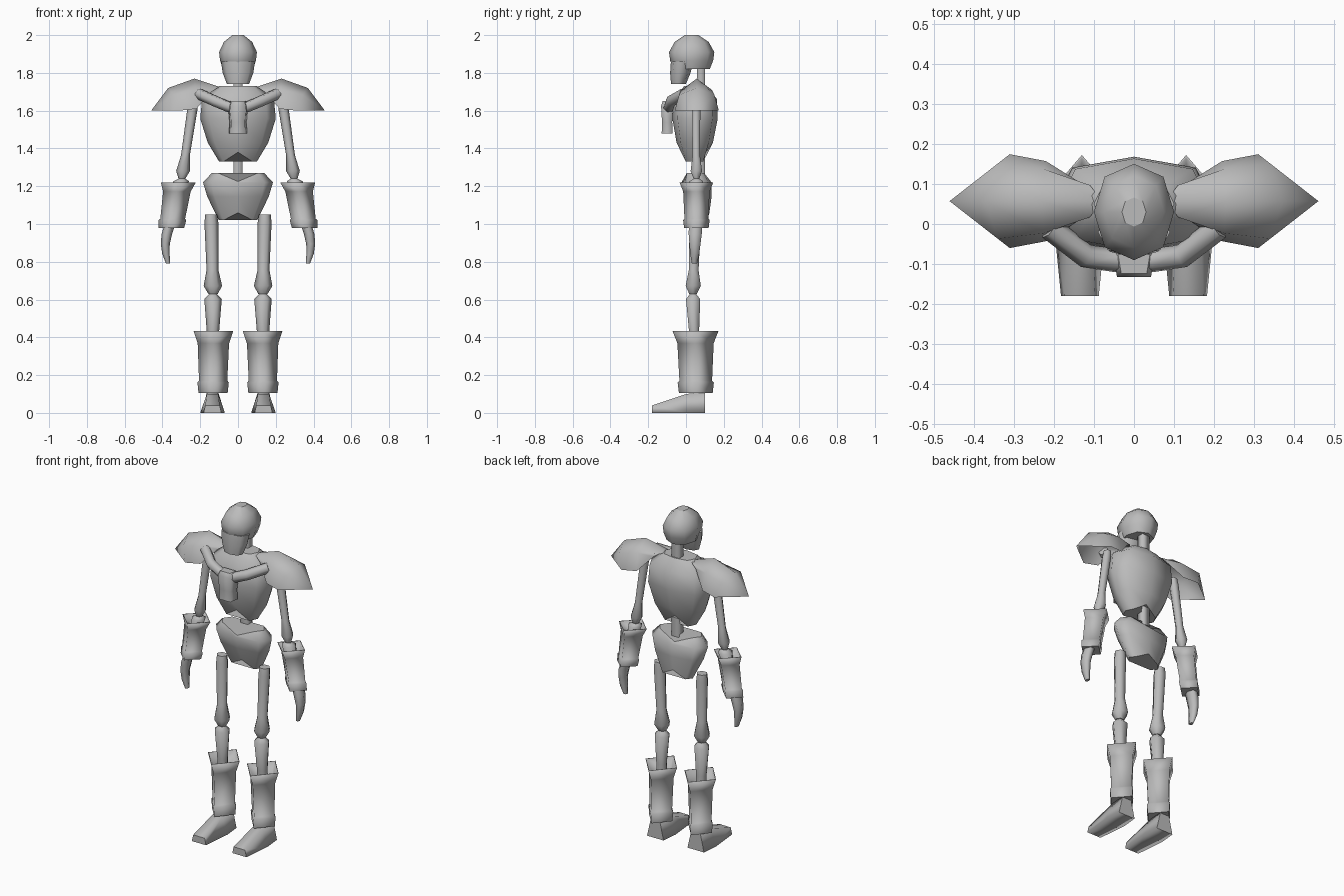
import bpy, bmesh
from math import cos, sin, pi, copysign
from mathutils import Vector

if "Cube" in bpy.data.objects:
    bpy.data.objects.remove(bpy.data.objects["Cube"], do_unlink=True)

grey = bpy.data.materials.new("bone_grey")
grey.use_nodes = True
COLOR = (0.5, 0.5, 0.5, 1)
grey.diffuse_color = COLOR
grey.node_tree.nodes["Principled BSDF"].inputs["Base Color"].default_value = COLOR


def skin(name, rows, closed=True, mirrored=False):
    """Bridge matching rows of points; closed rows get flat end caps."""
    bm = bmesh.new()
    side = -1 if mirrored else 1
    rows = [[bm.verts.new((x * side, y, z)) for x, y, z in row] for row in rows]
    count = len(rows[0])
    for upper, lower in zip(rows, rows[1:]):
        for i in range(count if closed else count - 1):
            j = (i + 1) % count
            face = bm.faces.new((upper[i], upper[j], lower[j], lower[i]))
            face.smooth = True
    if closed:
        bm.faces.new(rows[0])
        bm.faces.new(rows[-1])
    bmesh.ops.remove_doubles(bm, verts=bm.verts, dist=0.0005)
    bmesh.ops.recalc_face_normals(bm, faces=bm.faces)
    if not closed and sum(face.normal.z for face in bm.faces) < 0:
        bmesh.ops.reverse_faces(bm, faces=bm.faces)
    mesh = bpy.data.meshes.new(name)
    bm.to_mesh(mesh)
    bm.free()
    mesh.materials.append(grey)
    obj = bpy.data.objects.new(name, mesh)
    bpy.context.collection.objects.link(obj)
    return obj


def both_sides(name, rows, closed=True):
    skin("left_" + name, rows, closed)
    skin("right_" + name, rows, closed, mirrored=True)


def turned(top, bottom, wide, deep, profile, sides=6, power=1.0, bend=0.0, phase=0.0):
    """Rings from top to bottom; the profile lists (fraction down, scale)."""
    top, bottom = Vector(top), Vector(bottom)
    rows = []
    for fraction, scale in profile:
        centre = top.lerp(bottom, fraction)
        centre.x += bend * sin(pi * fraction)
        row = []
        for i in range(sides):
            angle = phase + 2 * pi * i / sides
            u, v = [copysign(abs(c) ** power, c) for c in (cos(angle), sin(angle))]
            row.append(centre + Vector((u * wide, v * deep, 0)) * scale)
        rows.append(row)
    return rows


def notch(row, shift):
    """Move the middle points of a ring up or down."""
    for point in row:
        if abs(point.x) < 0.01:
            point.z += shift


# Skull: cranium and narrow jaw
CRANIUM = [(0, .3), (.2, .75), (.5, 1), (.75, .95), (1, .8)]
skin("cranium", turned((0, .03, 2), (0, .03, 1.82), .1, .12, CRANIUM, sides=8, power=.9))
TAPER = [(0, 1), (.5, .9), (1, .65)]
skin("jaw", turned((0, -.02, 1.86), (0, -.04, 1.74), .09, .06, TAPER, sides=8, power=.9))

# Spine and neck column
STRAIGHT = [(0, 1), (1, 1)]
skin("spine", turned((0, .08, 1.86), (0, .08, 1.15), .035, .03, STRAIGHT,
                     sides=4, phase=pi / 4))

# Rib cage, notched below the breastbone
CHEST = [(0, .5), (.17, .95), (.43, 1), (.75, .8), (1, .5)]
ribs = turned((0, .05, 1.73), (0, .045, 1.33), .2, .12, CHEST, sides=8, power=.75)
notch(ribs[-1], .05)
skin("rib_cage", ribs)

# Pelvis, notched above and below
HIPS = [(0, .75), (.2, 1), (.5, .88), (1, .55)]
pelvis = turned((0, .05, 1.27), (0, .08, 1.02), .185, .08, HIPS, sides=8, power=.8)
notch(pelvis[0], -.045)
notch(pelvis[-1], .04)
skin("pelvis", pelvis)

# Scarf roll draped across the chest
drape = [Vector(p) for p in ((.21, -.01, 1.69), (.12, -.08, 1.65), (.05, -.09, 1.62))]
drape += [Vector((-p.x, p.y, p.z)) for p in reversed(drape)]
curve = bpy.data.curves.new("scarf", "CURVE")
curve.dimensions = "3D"
curve.bevel_depth = .03
curve.bevel_resolution = 1
curve.use_fill_caps = True
spline = curve.splines.new("POLY")
spline.points.add(len(drape) - 1)
for point, place in zip(spline.points, drape):
    point.co = (*place, 1)
spline.use_smooth = True
curve.materials.append(grey)
scarf = bpy.data.objects.new("scarf", curve)
bpy.context.collection.objects.link(scarf)
bpy.context.view_layer.objects.active = scarf
scarf.select_set(True)
bpy.ops.object.convert(target="MESH")

# Hanging scarf knot, narrower in front
KNOT = [(0, .75), (.15, 1), (.65, .85), (1, .9)]
knot = turned((0, -.1, 1.65), (0, -.1, 1.48), .075, .045, KNOT, sides=4, phase=pi / 4)
for row in knot:
    for point in row:
        point.x *= .8 if point.y < -.1 else 1
skin("scarf_knot", knot)

# Shoulder pads: open shells bulging from a ridge down to a wide rim
MIDDLE = .057
ridge = [(.08, 1.72), (.23, 1.77), (.37, 1.72), (.46, 1.6)]
rim = [(.14, 1.7), (.22, 1.61), (.31, 1.6), (.46, 1.6)]
rows = []
for (top_x, top_z), (rim_x, rim_z), spread in zip(ridge, rim, (.05, .1, .117, 0)):
    half_x, half_z = (top_x + rim_x) / 2, (top_z + rim_z) / 2 + spread / 5
    rows.append([(rim_x, MIDDLE - spread, rim_z),
                 (half_x, MIDDLE - spread * .8, half_z),
                 (top_x, MIDDLE, top_z),
                 (half_x, MIDDLE + spread * .8, half_z),
                 (rim_x, MIDDLE + spread, rim_z)])
both_sides("shoulder_pad", rows, closed=False)

# Shared outlines: long bone, lower bone, hollow flared guard, hand
LONG_BONE = [(0, .9), (.1, 1.05), (.7, .9), (.9, 1.4), (1, .7)]
LOWER_BONE = [(0, .6), (.1, 1.4), (.7, 1), (1, 1)]
GUARD = [(.2, .8), (0, 1.2), (0, 1.27), (.2, 1), (.8, .9), (.83, 1), (1, .93)]
HAND = [(0, 1), (.25, 1), (.5, .85), (.75, .7), (1, .4)]

# Arms
elbow = (.297, .055, 1.24)
both_sides("upper_arm", turned((.235, .053, 1.65), elbow, .026, .025, LONG_BONE))
both_sides("forearm", turned(elbow, (.335, .055, 1.1), .03, .03, LOWER_BONE))
both_sides("bracer", turned((.316, .055, 1.22), (.353, .055, .98), .073, .07,
                            GUARD, sides=4))
both_sides("hand", turned((.36, .05, 1), (.37, .045, .79), .028, .04, HAND, bend=.02))

# Legs
knee = (.132, .037, .63)
both_sides("thigh", turned((.142, .05, 1.05), knee, .035, .033, LONG_BONE))
both_sides("shin", turned(knee, (.133, .045, .35), .033, .031, LOWER_BONE))
both_sides("boot_guard", turned((.13, .05, .434), (.132, .052, .105), .083, .096,
                                GUARD, sides=4))

# Feet: distance, half width at the sole, half width on top, height
foot = []
for y, sole, top, height in [(.1, .055, .03, .11), (0, .065, .03, .1),
                             (-.18, .047, .038, .04)]:
    centre = .135
    foot.append([(centre - sole, y, 0), (centre + sole, y, 0),
                 (centre + top, y, height), (centre - top, y, height)])
both_sides("foot", foot)
